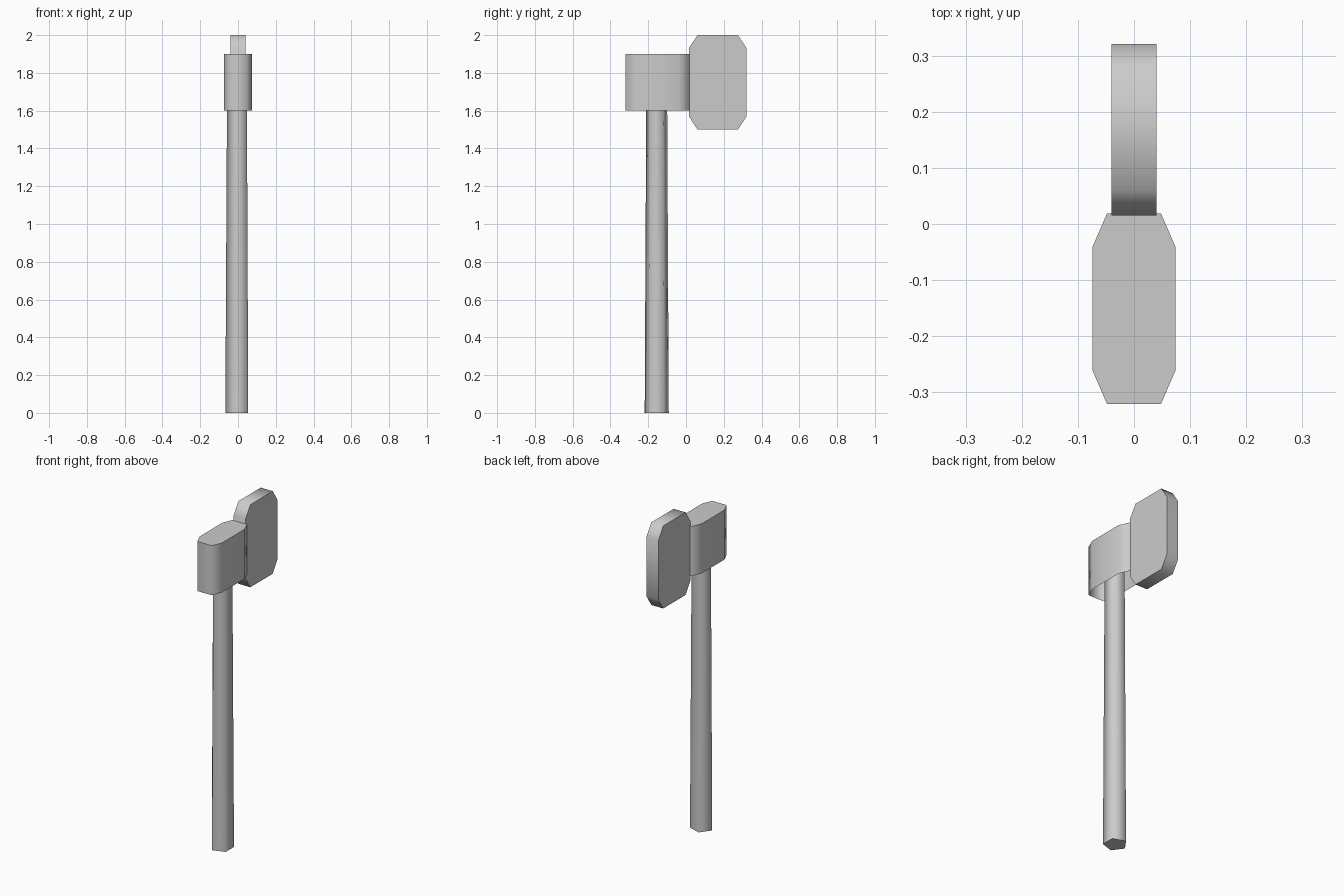
import bpy
import bmesh
from math import cos, sin, tau, radians
from mathutils import Vector

cube = bpy.data.objects.get("Cube")
if cube:
    bpy.data.objects.remove(cube, do_unlink=True)

grey = bpy.data.materials.new("plain grey")
grey.use_nodes = True
grey.diffuse_color = (0.6, 0.6, 0.6, 1)
grey.node_tree.nodes["Principled BSDF"].inputs["Base Color"].default_value = grey.diffuse_color


def loft(name, start, end, cap_start=True):
    """Join two matching outlines with side faces and end caps."""
    bm = bmesh.new()
    a = [bm.verts.new(p) for p in start]
    b = [bm.verts.new(p) for p in end]
    n = len(a)
    for i in range(n):
        j = (i + 1) % n
        bm.faces.new((a[i], a[j], b[j], b[i]))
    bm.faces.new(b)
    if cap_start:
        bm.faces.new(a[::-1])
    bmesh.ops.recalc_face_normals(bm, faces=bm.faces)
    mesh = bpy.data.meshes.new(name)
    bm.to_mesh(mesh)
    bm.free()
    mesh.materials.append(grey)
    obj = bpy.data.objects.new(name, mesh)
    bpy.context.collection.objects.link(obj)
    bpy.ops.object.select_all(action="DESELECT")
    obj.select_set(True)
    bpy.context.view_layer.objects.active = obj
    bpy.ops.object.shade_smooth_by_angle(angle=radians(75))
    return obj


def chamfered(w, h, cw, ch):
    """Rectangle outline of half size w, h with its corners cut."""
    return [(w, ch - h), (w, h - ch), (w - cw, h), (cw - w, h),
            (-w, h - ch), (-w, ch - h), (cw - w, -h), (w - cw, -h)]


def pentagon(r, z):
    return [Vector((-r * cos(tau * i / 5), -0.155 + r * sin(tau * i / 5), z)) for i in range(5)]


# Tapered five-sided handle, running up inside the head
loft("handle", pentagon(0.067, 0), pentagon(0.057, 1.88))

# Head block, open underneath
block = chamfered(0.074, 0.17, 0.026, 0.06)
loft("head_block", *[[(x, y - 0.151, z) for x, y in block] for z in (1.6, 1.9)], cap_start=False)

# Blade plate with cut corners
plate = chamfered(0.153, 0.25, 0.046, 0.07)
loft("blade", *[[(x, y + 0.168, z + 1.75) for y, z in plate] for x in (-0.04, 0.04)])
